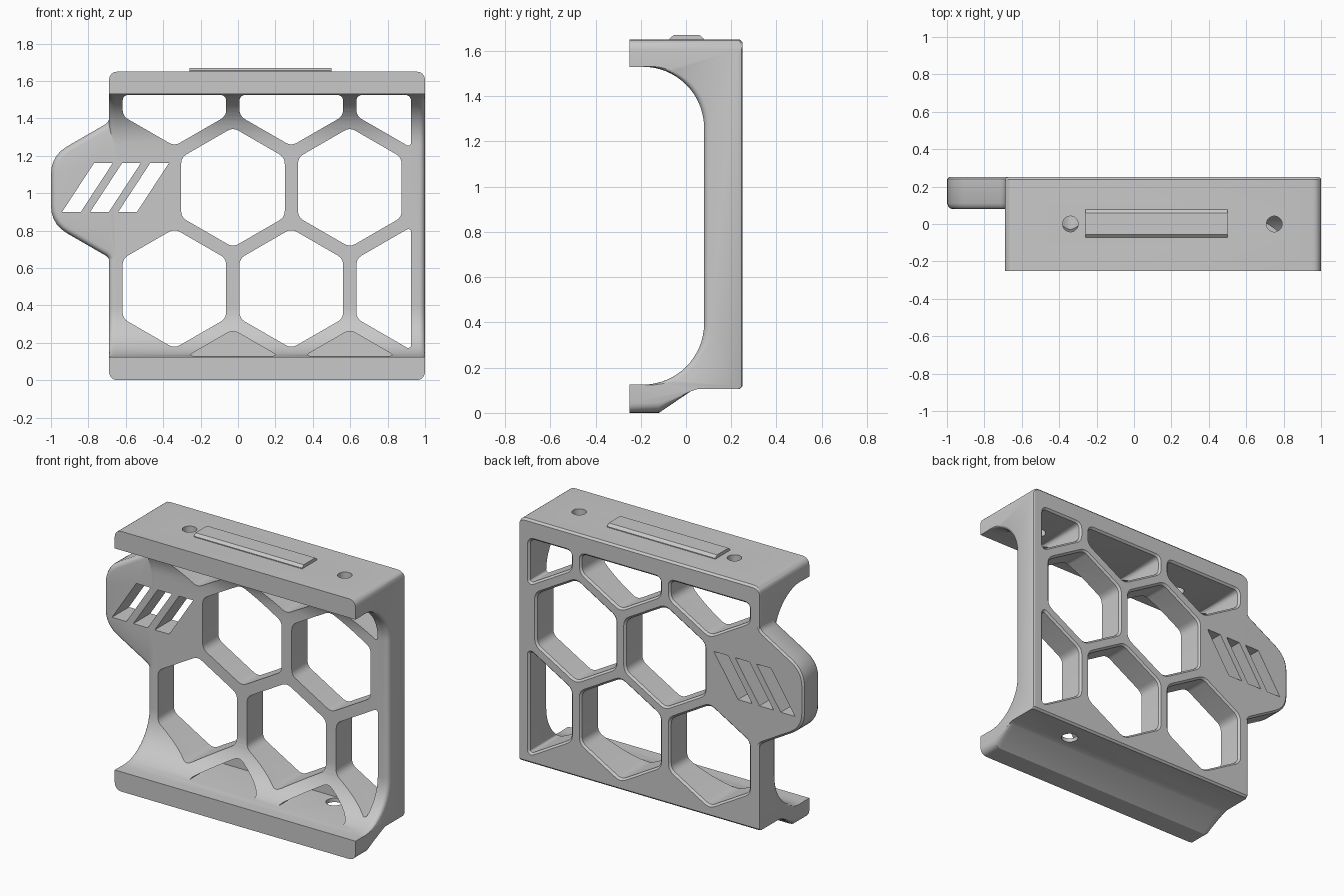
import bpy, bmesh, math
from mathutils import Vector, Matrix

if "Cube" in bpy.data.objects:
    bpy.data.objects.remove(bpy.data.objects["Cube"], do_unlink=True)

grey = bpy.data.materials.new("plain grey")
grey.use_nodes = True
grey.diffuse_color = (0.58, 0.58, 0.58, 1)
for node in grey.node_tree.nodes:
    if node.type == 'BSDF_PRINCIPLED':
        node.inputs["Base Color"].default_value = grey.diffuse_color

LEFT, RIGHT, TOP = -0.69, 1.0, 1.65
HEX_W, PITCH = 0.277, 0.625            # half width and spacing of the honeycomb
HEX_R = HEX_W / math.cos(math.pi / 6)


def make_object(name, bm):
    if bm.calc_volume(signed=True) < 0:
        bmesh.ops.reverse_faces(bm, faces=bm.faces[:])
    mesh = bpy.data.meshes.new(name)
    bm.to_mesh(mesh)
    bm.free()
    mesh.materials.append(grey)
    obj = bpy.data.objects.new(name, mesh)
    bpy.context.collection.objects.link(obj)
    return obj


def skin(bm, rings):
    """Join equal rings of points into a closed solid."""
    loops = [[bm.verts.new(p) for p in ring] for ring in rings]
    n = len(loops[0])
    for a, b in zip(loops, loops[1:]):
        for i in range(n):
            j = (i + 1) % n
            bm.faces.new((a[i], a[j], b[j], b[i]))
    bm.faces.new(loops[0][::-1])
    bm.faces.new(loops[-1])


def rounded(points, radii):
    """Round each corner of a 2D outline, never past the middle of an edge."""
    out = []
    for i, p in enumerate(points):
        t = radii[i] if isinstance(radii, list) else radii
        p = Vector(p)
        if t == 0:
            out.append(p)
            continue
        to_prev = Vector(points[i - 1]) - p
        to_next = Vector(points[(i + 1) % len(points)]) - p
        t = min(t, to_prev.length * 0.45, to_next.length * 0.45)
        a, b = p + to_prev.normalized() * t, p + to_next.normalized() * t
        for k in range(6):
            s = k / 5
            out.append(a * (1 - s) ** 2 + p * 2 * s * (1 - s) + b * s * s)
    return out


def offset(points, d):
    """Move a counter-clockwise outline outward by d."""
    out = []
    for i, p in enumerate(points):
        e1 = (p - points[i - 1]).normalized()
        e2 = (points[(i + 1) % len(points)] - p).normalized()
        n1, n2 = Vector((e1.y, -e1.x)), Vector((e2.y, -e2.x))
        out.append(p + (n1 + n2) * d / (1 + n1.dot(n2)))
    return out


def prism(bm, points, layers):
    """Extrude an x-z outline along y; each layer is (y, outward offset)."""
    area = sum(points[i - 1].cross(points[i]) for i in range(len(points)))
    if area < 0:
        points = points[::-1]
    skin(bm, [[(p.x, y, p.y) for p in offset(points, d)] for y, d in layers])


def clip(points, axis, limit, sign):
    """Keep the part of an outline where sign * (coordinate - limit) <= 0."""
    out = []
    for i, b in enumerate(points):
        a = points[i - 1]
        da, db = sign * (a[axis] - limit), sign * (b[axis] - limit)
        if da * db < 0:
            out.append(a.lerp(b, da / (da - db)))
        if db <= 0:
            out.append(b)
    return out


def hexagon(cx, cz):
    turns = [math.radians(30 + 60 * k) for k in range(6)]
    pts = [Vector((cx + HEX_R * math.cos(a), cz + HEX_R * math.sin(a))) for a in turns]
    pts = clip(pts, 0, 0.925, 1)
    pts = clip(pts, 1, 1.525, 1)
    return clip(pts, 1, 0.13, -1)


def cylinder(bm, x, y, z0, z1, r):
    bmesh.ops.create_cone(bm, cap_ends=True, segments=32, radius1=r, radius2=r,
                          depth=z1 - z0,
                          matrix=Matrix.Translation((x, y, (z0 + z1) / 2)))


def cut(obj, cutters):
    for c in cutters:
        mod = obj.modifiers.new(c.name, 'BOOLEAN')
        mod.operation, mod.solver, mod.object = 'DIFFERENCE', 'EXACT', c
    bpy.context.view_layer.update()
    deps = bpy.context.evaluated_depsgraph_get()
    mesh = bpy.data.meshes.new_from_object(obj.evaluated_get(deps))
    obj.modifiers.clear()
    obj.data = mesh


# Frame: C-shaped profile carried along x, with rounded ends
def ease(u, r):
    return r - math.sqrt(r * r - (r - u) ** 2) if u < r else 0


def frame_ring(x, u):
    end, inner, back = ease(u, 0.045), ease(u, 0.03), ease(u, 0.012)
    ring = [(-0.25, end), (-0.12, end), (0.02, 0.095), (0.05, 0.105),
            (0.238 - back, 0.105), (0.25 - back, 0.117),
            (0.25 - back, TOP - 0.012 - end), (0.238 - back, TOP - end),
            (-0.25, TOP - end), (-0.25, 1.53)]
    arc = []
    for k in range(17):
        a = math.pi / 2 * k / 16
        r = 0.27 + inner * math.sin(a)
        arc.append((r * math.sin(a) - 0.19, r * math.cos(a)))
    ring += [(y, 1.26 + h) for y, h in arc]
    ring += [(y, 0.395 - h) for y, h in reversed(arc)]
    ring.append((-0.25, 0.125))
    return [(x, y, z) for y, z in ring]


steps = [0, 0.003, 0.008, 0.015, 0.022, 0.03, 0.045]
bm = bmesh.new()
skin(bm, [frame_ring(LEFT + u, u) for u in steps]
     + [frame_ring(RIGHT - u, u) for u in reversed(steps)])
frame = make_object("frame", bm)

# Side tab with a softened front edge
bm = bmesh.new()
tab_outline = rounded(
    [(-0.625, 0.6), (-0.688, 0.6), (-0.688, 0.655), (-1, 0.835),
     (-1, 1.2), (-0.688, 1.38), (-0.688, 1.45), (-0.625, 1.45)],
    [0, 0, 0.03, 0.1, 0.1, 0.03, 0, 0])
prism(bm, tab_outline, [(0.08, -0.03), (0.083, -0.018), (0.09, -0.009),
                        (0.11, 0), (0.24, 0), (0.25, -0.012)])
tab = make_object("side_tab", bm)

# Openings: honeycomb with chamfered back edges, and slanted vents
bm = bmesh.new()
through = [(-0.3, 0), (0.238, 0), (0.25, 0.012), (0.26, 0.022)]
for row, z in enumerate((0.49, 1.031, 1.572)):
    for col in range(2 if row == 1 else 3):
        x = (-0.027 if row == 1 else -0.34) + PITCH * col
        prism(bm, rounded(hexagon(x, z), 0.035), through)
for k in (-1, 0, 1):
    x = -0.79 + 0.15 * k
    vent = [(x, 0.9), (x + 0.1, 0.9), (x + 0.27, 1.16), (x + 0.17, 1.16)]
    prism(bm, rounded(vent, 0), [(-0.3, 0), (0.3, 0)])
openings = make_object("openings_cutter", bm)

# Blind pockets above the lower lip
bm = bmesh.new()
for col in range(2):
    prism(bm, rounded(hexagon(-0.027 + PITCH * col, -0.05), 0.035),
          [(-0.3, 0), (0.17, 0)])
pockets = make_object("pockets_cutter", bm)

# Screw holes in the top shelf and under one pocket
bm = bmesh.new()
for x in (-0.34, 0.75):
    cylinder(bm, x, 0, 1.42, 1.75, 0.042)
cylinder(bm, 0.6, 0.11, 0.02, 0.16, 0.05)
screws = make_object("screw_hole_cutter", bm)

cutters = [openings, pockets, screws]
cut(frame, cutters)
cut(tab, [openings])
for c in cutters:
    bpy.data.objects.remove(c, do_unlink=True)

# Raised rail on the top shelf
bm = bmesh.new()
section = [(-0.072, 1.64), (0.078, 1.64), (0.078, 1.655), (0.06, 1.67),
           (-0.055, 1.67), (-0.072, 1.655)]
skin(bm, [[(x, y, z) for y, z in section] for x in (-0.26, 0.5)])
rail = make_object("top_rail", bm)

bpy.ops.object.select_all(action='DESELECT')
for obj in (frame, tab, rail):
    obj.select_set(True)
bpy.context.view_layer.objects.active = frame
bpy.ops.object.shade_smooth_by_angle(angle=math.radians(28))
